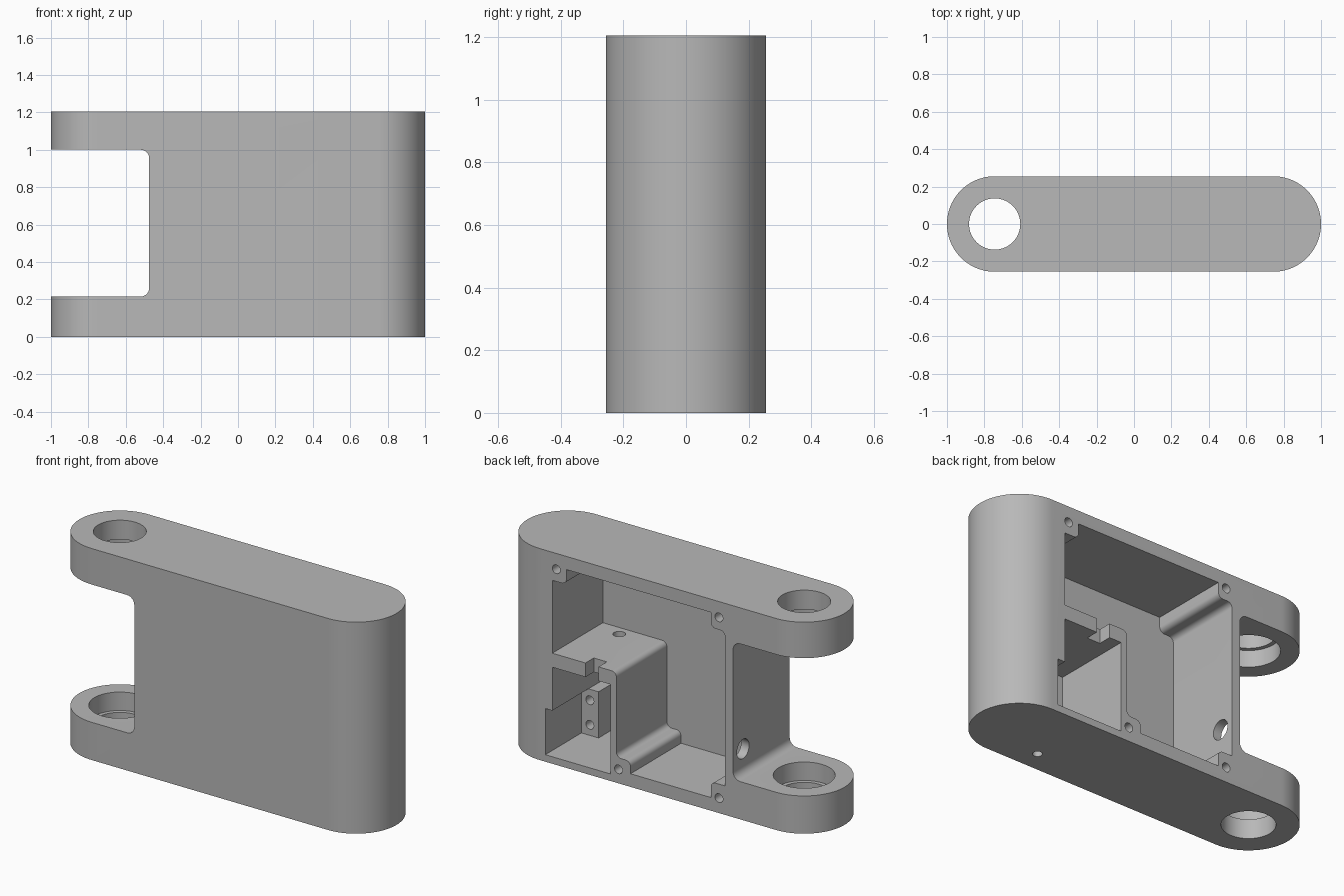
import bpy, bmesh, math
from mathutils import Matrix, Vector

old = bpy.data.objects.get("Cube")
if old:
    bpy.data.objects.remove(old, do_unlink=True)

grey = bpy.data.materials.new("plain grey")
grey.use_nodes = True
COLOUR = (0.48, 0.48, 0.48, 1)
grey.diffuse_color = COLOUR
grey.node_tree.nodes["Principled BSDF"].inputs["Base Color"].default_value = COLOUR


def finish(bm, name):
    bmesh.ops.recalc_face_normals(bm, faces=bm.faces)
    mesh = bpy.data.meshes.new(name)
    bm.to_mesh(mesh)
    bm.free()
    mesh.materials.append(grey)
    obj = bpy.data.objects.new(name, mesh)
    bpy.context.scene.collection.objects.link(obj)
    return obj


def prism(name, outline, y0, y1, rounded=(), radius=0.03):
    """Extrude an (x, z) outline along y, rounding the chosen corners."""
    bm = bmesh.new()
    verts = [bm.verts.new((x, y0, z)) for x, z in outline]
    bm.faces.new(verts)
    if rounded:
        bmesh.ops.bevel(bm, geom=[verts[i] for i in rounded], offset=radius,
                        segments=6, profile=0.5, affect='VERTICES')
    res = bmesh.ops.extrude_face_region(bm, geom=bm.faces[:])
    moved = [g for g in res["geom"] if isinstance(g, bmesh.types.BMVert)]
    bmesh.ops.translate(bm, verts=moved, vec=(0, y1 - y0, 0))
    return finish(bm, name)


def box(name, x0, x1, y0, y1, z0, z1):
    return prism(name, [(x0, z0), (x1, z0), (x1, z1), (x0, z1)], y0, y1)


def rod(name, start, end, radius, segments=32):
    """Cylinder between two points."""
    a, b = Vector(start), Vector(end)
    turn = (b - a).to_track_quat('Z', 'Y').to_matrix().to_4x4()
    bm = bmesh.new()
    bmesh.ops.create_cone(bm, cap_ends=True, segments=segments, radius1=radius,
                          radius2=radius, depth=(b - a).length,
                          matrix=Matrix.Translation((a + b) / 2) @ turn)
    return finish(bm, name)


def cut(obj, cutters):
    """Subtract each cutter, then discard it."""
    for c in cutters:
        mod = obj.modifiers.new("cut", 'BOOLEAN')
        mod.operation, mod.solver, mod.object = 'DIFFERENCE', 'EXACT', c
        graph = bpy.context.evaluated_depsgraph_get()
        mesh = bpy.data.meshes.new_from_object(obj.evaluated_get(graph))
        obj.modifiers.clear()
        obj.data = mesh
        bpy.data.objects.remove(c, do_unlink=True)


# Overall sizes
H, R, C = 1.205, 0.255, 0.745
BACK = R + 0.1
DEEP = -0.2

# Rounded-end body
bm = bmesh.new()
N = 48
ring = []
for side in (1, -1):
    for i in range(N + 1):
        a = -math.pi / 2 + math.pi * i / N
        ring.append(bm.verts.new((side * (C + R * math.cos(a)), side * R * math.sin(a), 0)))
face = bm.faces.new(ring)
res = bmesh.ops.extrude_face_region(bm, geom=[face])
bmesh.ops.translate(bm, vec=(0, 0, H),
                    verts=[g for g in res["geom"] if isinstance(g, bmesh.types.BMVert)])
body = finish(bm, "link_body")

# Gap between the two fork arms
cutters = [prism("fork_gap", [(-1.2, 0.215), (-0.475, 0.215), (-0.475, 1.0), (-1.2, 1.0)],
                 -0.5, 0.5, rounded=(1, 2), radius=0.045)]

# Pin bore, with wider seats on the inner faces of the arms
cutters.append(rod("pin_bore", (-C, 0, -0.1), (-C, 0, H + 0.1), 0.137, 64))
cutters.append(rod("bearing_seats", (-C, 0, 0.11), (-C, 0, H - 0.11), 0.16, 64))

# Main cavity, open at the back, with corner bosses left standing
main = [(0.575, 1.13), (-0.335, 1.13), (-0.335, 1.045), (-0.424, 1.045),
        (-0.424, 0.165), (-0.335, 0.165), (-0.335, 0.075), (0.171, 0.075),
        (0.171, 0.145), (0.26, 0.145), (0.26, 0.63), (0.664, 0.63),
        (0.664, 1.045), (0.575, 1.045)]
cutters.append(prism("main_cavity", main, DEEP, BACK, rounded=(2, 3, 5, 8, 9, 10, 13)))

# Small lower compartment
small = [(0.297, 0.04), (0.708, 0.04), (0.708, 0.303), (0.664, 0.303),
         (0.664, 0.55), (0.297, 0.55)]
cutters.append(prism("small_cavity", small, DEEP, BACK))

# Cable notch in the shelf, shelf and floor holes, cable hole in the fork wall
cutters.append(box("shelf_notch", 0.373, 0.455, 0.18, BACK, 0.5, 0.68))
cutters.append(rod("shelf_hole", (0.515, -0.135, 0.5), (0.515, -0.135, 0.7), 0.033))
cutters.append(rod("floor_hole", (0.515, -0.135, -0.1), (0.515, -0.135, 0.1), 0.025))
cutters.append(rod("cable_hole", (-0.52, 0.165, 0.355), (-0.38, 0.165, 0.355), 0.055))

# Cover screw holes
for x, z in ((0.639, 1.115), (-0.386, 1.115), (-0.386, 0.085), (0.247, 0.08)):
    cutters.append(rod("screw_hole", (x, 0.05, z), (x, BACK, z), 0.025, 24))
cut(body, cutters)

# Mounting block in the small compartment, with two holes
block = box("mounting_block", 0.6, 0.709, DEEP - 0.001, -0.07, 0.039, 0.303)
cut(block, [rod("block_hole", (0.655, -0.16, z), (0.655, 0, z), 0.025, 24)
            for z in (0.1, 0.24)])

# Smooth curved surfaces, sharp edges
for obj in (body, block):
    bpy.ops.object.select_all(action='DESELECT')
    obj.select_set(True)
    bpy.context.view_layer.objects.active = obj
    bpy.ops.object.shade_smooth_by_angle(angle=math.radians(30))
